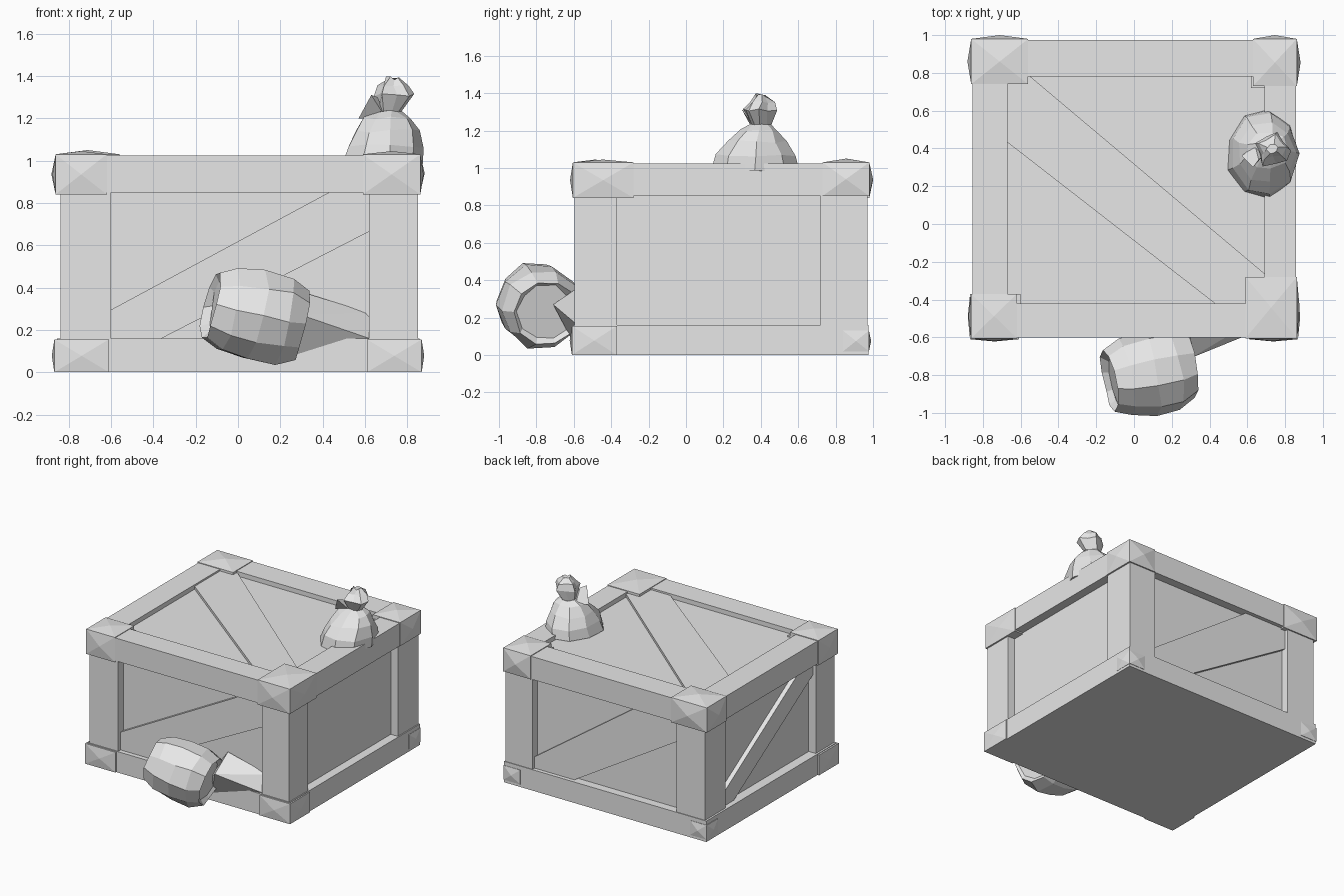
import bpy
import bmesh
import math
import random
from mathutils import Vector

random.seed(4)

# Remove the default cube only
default_cube = bpy.data.objects.get("Cube")
if default_cube:
    bpy.data.objects.remove(default_cube, do_unlink=True)

# Single plain material
grey = bpy.data.materials.new("plain_grey")
grey.use_nodes = True
grey.diffuse_color = (0.8, 0.8, 0.8, 1)
grey.node_tree.nodes["Principled BSDF"].inputs["Base Color"].default_value = (0.8, 0.8, 0.8, 1)


def finish(name, bm):
    """Turn a bmesh into a flat shaded object."""
    bmesh.ops.recalc_face_normals(bm, faces=bm.faces)
    mesh = bpy.data.meshes.new(name)
    bm.to_mesh(mesh)
    bm.free()
    mesh.materials.append(grey)
    obj = bpy.data.objects.new(name, mesh)
    bpy.context.collection.objects.link(obj)
    return obj


def hull(name, points):
    """Convex solid around a few points."""
    bm = bmesh.new()
    for point in points:
        bm.verts.new(point)
    result = bmesh.ops.convex_hull(bm, input=bm.verts)
    unused = [e for e in result["geom_interior"] if isinstance(e, bmesh.types.BMVert)]
    if unused:
        bmesh.ops.delete(bm, geom=unused, context="VERTS")
    return finish(name, bm)


def corners(xs, ys, zs):
    return [Vector((x, y, z)) for x in xs for y in ys for z in zs]


def box(name, xs, ys, zs):
    return hull(name, corners(xs, ys, zs))


def plank(name, outline, offset):
    """Flat board: an outline pushed outward by an offset."""
    base = [Vector(p) for p in outline]
    return hull(name, base + [p + Vector(offset) for p in base])


def loft(name, rings, wobble=0.0):
    """Skin between rings of vectors, closing both ends."""
    bm = bmesh.new()
    loops = []
    for ring in rings:
        loops.append([bm.verts.new(p + Vector([random.uniform(-wobble, wobble) for _ in range(3)]))
                      for p in ring])
    count = len(loops[0])
    for low, high in zip(loops, loops[1:]):
        for i in range(count):
            j = (i + 1) % count
            bm.faces.new((low[i], low[j], high[j], high[i]))
    bm.faces.new(loops[0][::-1])
    bm.faces.new(loops[-1])
    return finish(name, bm)


# Crate body, whose sides are the recessed panels
box("crate_panels", (-0.78, 0.79), (-0.53, 0.91), (0, 0.99))

# Frame: corner posts, then rails along x and along y
left_x, right_x = (-0.84, -0.6), (0.62, 0.85)
front_y, back_y = (-0.595, -0.37), (0.72, 0.97)
for side, xs in (("right", left_x), ("left", right_x)):
    for end, ys in (("front", front_y), ("back", back_y)):
        box(f"{end}_{side}_post", xs, ys, (0, 1))
for level, zs in (("bottom", (0, 0.16)), ("top", (0.85, 1.025))):
    box(f"{level}_front_rail", (-0.855, 0.855), (-0.6, -0.42), zs)
    box(f"{level}_back_rail", (-0.855, 0.855), (0.78, 0.975), zs)
    box(f"{level}_right_rail", (-0.855, -0.67), (-0.6, 0.975), zs)
    box(f"{level}_left_rail", (0.69, 0.858), (-0.6, 0.975), zs)


# Corner caps with a raised point on each outer face
def corner_cap(name, xs, ys, zs, raise_by):
    points = corners(xs, ys, zs)
    middle = Vector([sum(span) / 2 for span in (xs, ys, zs)])
    sides = [(0, max(xs, key=abs)), (1, ys[0] if ys[0] < 0 else ys[1])]
    if zs[0] > 0.5:
        sides.append((2, zs[1]))
    for axis, value in sides:
        tip = middle.copy()
        tip[axis] = value + math.copysign(raise_by, value)
        points.append(tip)
    return hull(name, points)


corner_cap("top_back_right_cap", (-0.862, -0.56), (0.74, 0.98), (0.84, 1.03), 0.02)
corner_cap("top_back_left_cap", (0.63, 0.862), (0.73, 0.98), (0.85, 1.03), 0.02)
corner_cap("top_front_right_cap", (-0.862, -0.62), (-0.605, -0.37), (0.84, 1.03), 0.015)
corner_cap("top_front_left_cap", (0.59, 0.862), (-0.605, -0.28), (0.84, 1.03), 0.015)
corner_cap("bottom_front_right_cap", (-0.868, -0.61), (-0.61, -0.37), (0, 0.155), 0.012)
corner_cap("bottom_front_left_cap", (0.61, 0.868), (-0.61, -0.37), (0, 0.155), 0.012)
corner_cap("bottom_back_right_cap", (-0.86, -0.72), (0.84, 0.978), (0.02, 0.13), 0.012)
corner_cap("bottom_back_left_cap", (0.72, 0.86), (0.84, 0.978), (0.02, 0.13), 0.012)

# Diagonal braces on the front, back, right and top panels
front = [(-0.61, 0.15), (-0.61, 0.29), (0.43, 0.85), (0.63, 0.85), (0.63, 0.67), (-0.38, 0.15)]
plank("front_brace", [(x, -0.52, z) for x, z in front], (0, -0.045, 0))
back = [(0.63, 0.15), (0.63, 0.24), (-0.25, 0.86), (-0.61, 0.86), (-0.61, 0.7), (0.3, 0.15)]
plank("back_brace", [(x, 0.9, z) for x, z in back], (0, 0.045, 0))
side = [(0.73, 0.15), (0.73, 0.25), (-0.24, 0.86), (-0.38, 0.86), (-0.38, 0.76), (0.6, 0.15)]
plank("right_brace", [(-0.77, y, z) for y, z in side], (-0.045, 0, 0))
top = [(-0.68, 0.79), (-0.56, 0.79), (0.7, -0.27), (0.7, -0.43), (0.44, -0.43), (-0.68, 0.44)]
plank("top_brace", [(x, y, 0.98) for x, y in top], (0, 0, 0.032))

# Small keg leaning on the front: stations along its tilted axis
axis = Vector((0.95, 0.18, -0.2)).normalized()
across = axis.cross(Vector((0, 0, 1))).normalized()
upward = across.cross(axis)
centre = Vector((0.08, -0.79, 0.27))
keg_profile = [(-0.19, 0.13), (-0.22, 0.16), (-0.13, 0.205), (0, 0.225),
               (0.13, 0.22), (0.22, 0.175), (0.2, 0.15)]
keg_sides = 10
keg_rings = []
for along, radius in keg_profile:
    keg_rings.append([centre + axis * along
                      + across * radius * math.cos(math.tau * i / keg_sides)
                      + upward * radius * math.sin(math.tau * i / keg_sides)
                      for i in range(keg_sides)])
loft("keg", keg_rings, 0.008)

# Splintered wedge between the keg and the crate
hull("wedge", [(0.3, -0.71, 0.27), (0.3, -0.55, 0.38), (0.62, -0.52, 0.28),
               (0.62, -0.58, 0.16), (0.2, -0.6, 0.06), (0.1, -0.55, 0.1)])

# Tied sack on the lid: centre x, y, height and the two radii
sack_profile = [(0.68, 0.37, 0.99, 0.19, 0.235), (0.69, 0.37, 1.07, 0.18, 0.22),
                (0.7, 0.38, 1.14, 0.155, 0.165), (0.705, 0.39, 1.2, 0.115, 0.1),
                (0.71, 0.4, 1.235, 0.06, 0.055)]
sack_sides = 9


def oval(x, y, z, width, depth, ruffle=0.0):
    ring = []
    for i in range(sack_sides):
        turn = math.tau * i / sack_sides
        scale = 1 + ruffle * (-1) ** i
        ring.append(Vector((x + width * scale * math.cos(turn),
                            y + depth * scale * math.sin(turn), z)))
    return ring


loft("sack", [oval(*row) for row in sack_profile], 0.008)

# Gathered cloth above the tie, and a loose fold beside it
loft("sack_ruffle", [oval(0.71, 0.4, 1.22, 0.05, 0.05),
                     oval(0.735, 0.395, 1.31, 0.085, 0.085, 0.15),
                     oval(0.73, 0.4, 1.35, 0.06, 0.06, 0.2),
                     oval(0.73, 0.4, 1.39, 0.025, 0.025)], 0.008)
hull("sack_fold", [(0.57, 0.36, 1.2), (0.63, 0.3, 1.31), (0.66, 0.34, 1.3),
                   (0.7, 0.38, 1.2), (0.64, 0.42, 1.21)])
